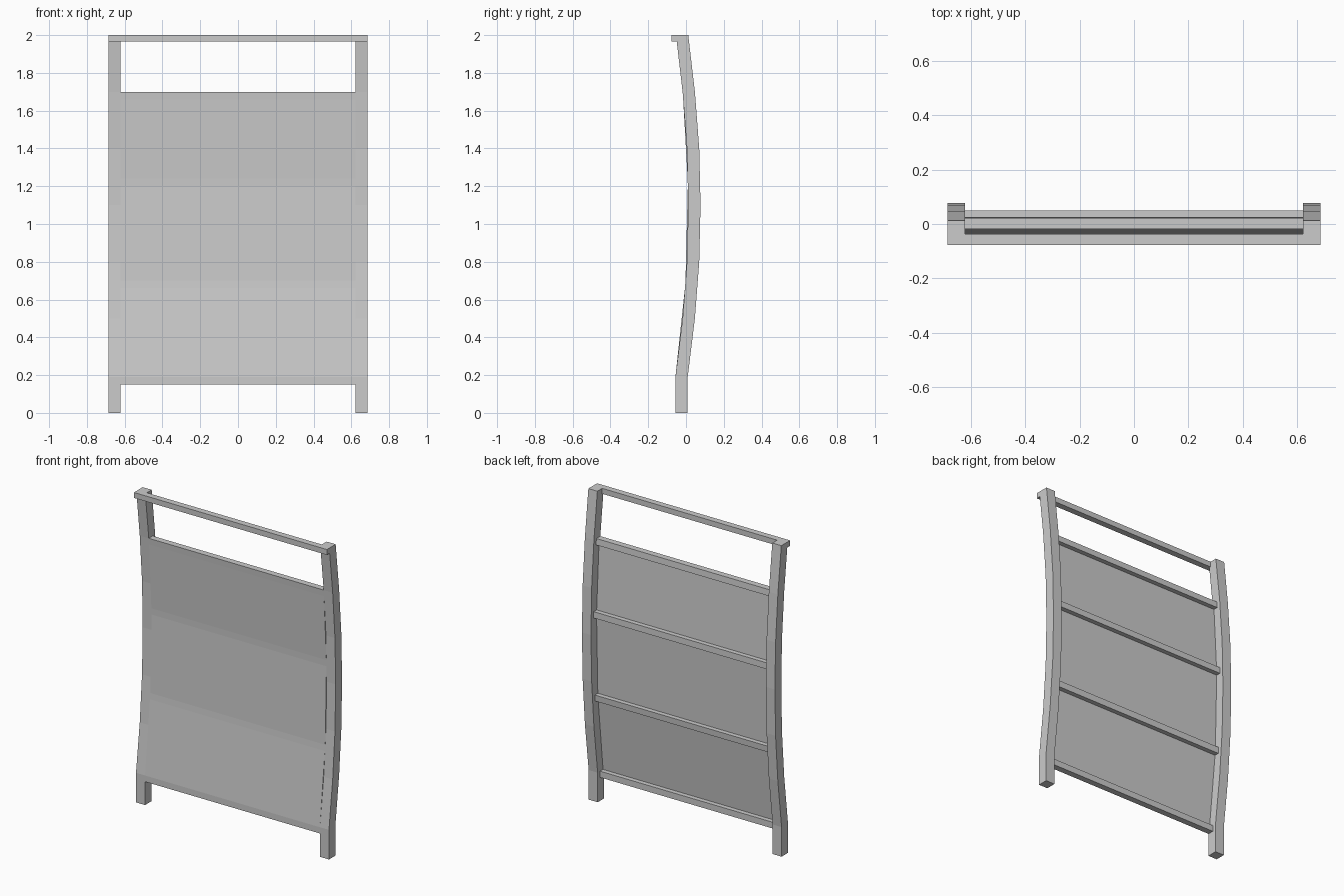
import bpy, bmesh

if "Cube" in bpy.data.objects:
    bpy.data.objects.remove(bpy.data.objects["Cube"])

# Front edge of the bowed side posts, as (z, y)
CURVE = [(0, -0.056), (0.19, -0.056), (0.5, -0.018), (0.8, 0.005), (1.1, 0.012),
         (1.4, 0.005), (1.7, -0.018), (2.0, -0.053)]
POST_IN, POST_OUT, POST_DEPTH = 0.622, 0.686, 0.065
RUNG_Z = [0.15, 0.66, 1.20, 1.66]
RUNG_H, RUNG_DEPTH, PANEL_DEPTH = 0.04, 0.04, 0.01


def front_y(z):
    for (z0, y0), (z1, y1) in zip(CURVE, CURVE[1:]):
        if z <= z1:
            return y0 + (y1 - y0) * (z - z0) / (z1 - z0)
    return CURVE[-1][1]


def strip(name, pts, depth, x0, x1):
    """Sweep a (z, y) front line into a slab of given depth, from x0 to x1."""
    bm = bmesh.new()
    rings = [[bm.verts.new(p) for p in ((x0, y, z), (x1, y, z),
                                        (x1, y + depth, z), (x0, y + depth, z))]
             for z, y in pts]
    for a, b in zip(rings, rings[1:]):
        for i in range(4):
            j = (i + 1) % 4
            bm.faces.new((a[i], a[j], b[j], b[i]))
    bm.faces.new(rings[0][::-1])
    bm.faces.new(rings[-1])
    bmesh.ops.recalc_face_normals(bm, faces=bm.faces)
    mesh = bpy.data.meshes.new(name)
    bm.to_mesh(mesh)
    bm.free()
    obj = bpy.data.objects.new(name, mesh)
    bpy.context.collection.objects.link(obj)
    return obj


# Side posts
strip("post_right", CURVE, POST_DEPTH, POST_IN, POST_OUT)
strip("post_left", CURVE, POST_DEPTH, -POST_OUT, -POST_IN)

# Top handrail, across the front of both posts
strip("top_rail", [(1.965, -0.077), (2.0, -0.077)], 0.04, -POST_OUT, POST_OUT)

# Cross rungs, flush with the front of the posts
for n, z in enumerate(RUNG_Z):
    pts = [(k, front_y(k)) for k in (z, z + RUNG_H)]
    strip(f"rung_{n + 1}", pts, RUNG_DEPTH, -POST_IN, POST_IN)

# Flat infill panels between the rungs
for n, (a, b) in enumerate(zip(RUNG_Z, RUNG_Z[1:])):
    pts = [(k, front_y(k)) for k in (a + RUNG_H, b)]
    strip(f"panel_{n + 1}", pts, PANEL_DEPTH, -POST_IN, POST_IN)
